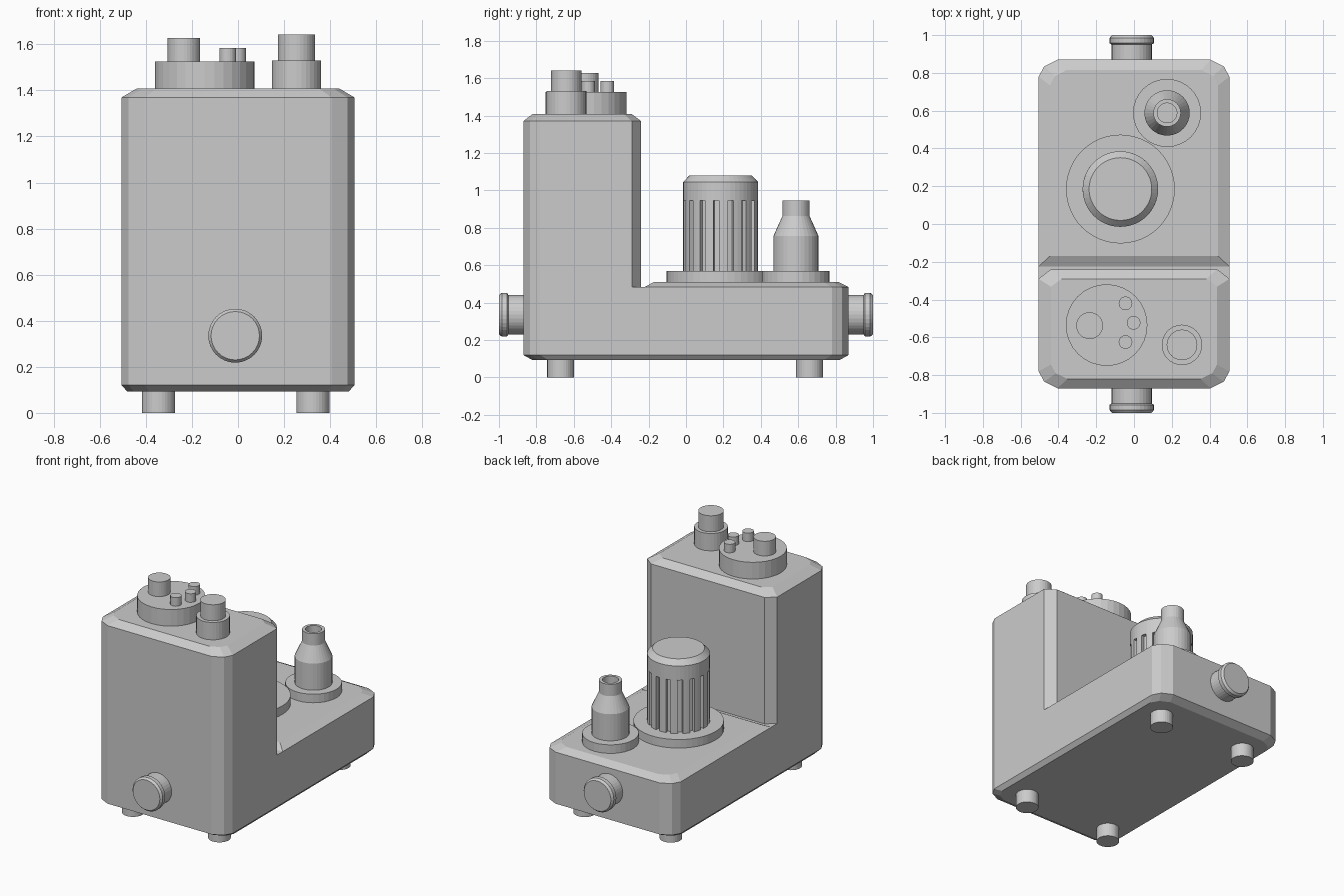
import bpy, bmesh
from math import sin, cos, pi
from mathutils import Matrix

if "Cube" in bpy.data.objects:
    bpy.data.objects.remove(bpy.data.objects["Cube"])


def finish(name, bm, matrix=None):
    bmesh.ops.recalc_face_normals(bm, faces=bm.faces)
    if matrix:
        bm.transform(matrix)
    me = bpy.data.meshes.new(name)
    bm.to_mesh(me)
    bm.free()
    ob = bpy.data.objects.new(name, me)
    bpy.context.collection.objects.link(ob)
    return ob


def loft(name, rings, matrix=None):
    """Skin a stack of equal-length point rings and cap both ends."""
    bm = bmesh.new()
    vs = [[bm.verts.new(p) for p in r] for r in rings]
    n = len(rings[0])
    for a, b in zip(vs, vs[1:]):
        for i in range(n):
            j = (i + 1) % n
            bm.faces.new((a[i], a[j], b[j], b[i]))
    bm.faces.new(vs[0])
    bm.faces.new(vs[-1])
    return finish(name, bm, matrix)


def lathe(name, profile, x, y, z=0, rot=None, seg=32):
    """Turned part from (radius, height) pairs."""
    rings = [[(r * cos(2 * pi * i / seg), r * sin(2 * pi * i / seg), h)
              for i in range(seg)] for r, h in profile]
    m = Matrix.Translation((x, y, z))
    return loft(name, rings, m @ rot if rot else m)


W = 0.505
ROUND = [(0.0, 0.09), (0.03, 0.035), (0.10, 0.0)]   # two-facet corner
CUT = [(0.0, 0.05), (0.065, 0.0)]                   # single chamfer
SQUARE = [(0.0, 0.0)]


def plate(name, y0, y1, front, back, layers):
    """Box with cut vertical corners; layers are (z, x inset, y inset)."""
    right = [(W - dx, y0 + dy) for dx, dy in reversed(front)]
    right += [(W - dx, y1 - dy) for dx, dy in back]
    plan = right + [(-x, y) for x, y in reversed(right)]
    cy, hy = (y0 + y1) / 2, (y1 - y0) / 2
    rings = [[(x * (1 - ix / W), cy + (y - cy) * (1 - iy / hy), z) for x, y in plan]
             for z, ix, iy in layers]
    return loft(name, rings)


# Housing: full-length lower body, tall front tower, bevelled rear deck
plate("lower_body", -0.87, 0.87, ROUND, ROUND,
      [(0.092, 0.025, 0.05), (0.12, 0, 0), (0.482, 0, 0)])
plate("tower", -0.87, -0.24, ROUND, CUT,
      [(0.482, 0, 0), (1.37, 0, 0), (1.408, 0.065, 0.05)])
plate("rear_deck", -0.225, 0.87, SQUARE, ROUND,
      [(0.482, 0, 0), (0.51, 0.06, 0.055)])

# Feet
for x in (-0.345, 0.325):
    for y in (-0.67, 0.66):
        lathe("foot", [(0.072, 0.0), (0.072, 0.11)], x, y)

# Pipe ports on the front and back faces
port = [(0.106, 0.84), (0.106, 0.95), (0.117, 0.957), (0.117, 0.985), (0.105, 1.0)]
for name, a in (("front_port", pi / 2), ("back_port", -pi / 2)):
    lathe(name, port, -0.012, 0, 0.335, Matrix.Rotation(a, 4, 'X'))

# Tower top: control dial with studs, and a stepped cap
lathe("dial_base", [(0.216, 1.40), (0.216, 1.525)], -0.145, -0.535)
lathe("dial_knob", [(0.071, 1.52), (0.071, 1.628)], -0.235, -0.538)
for x, y in ((-0.045, -0.42), (-0.002, -0.523), (-0.045, -0.625)):
    lathe("dial_stud", [(0.036, 1.52), (0.036, 1.585)], x, y, seg=24)
lathe("cap", [(0.107, 1.40), (0.107, 1.53), (0.081, 1.53), (0.081, 1.642)], 0.254, -0.64)

# Motor: base flange, ribbed drum, bevelled lid
MX, MY = -0.072, 0.185
lathe("motor_flange", [(0.288, 0.50), (0.288, 0.57)], MX, MY, seg=48)
FINS = 16
rib = []
for i in range(FINS):
    for f, r in ((-0.3, 0.2), (0.0, 0.2), (0.3, 0.2), (0.31, 0.175), (0.69, 0.175)):
        a = 2 * pi * (i + 0.2 + f) / FINS
        rib.append((r * cos(a), r * sin(a)))
loft("motor_ribs", [[(x, y, z) for x, y in rib] for z in (0.56, 0.945)],
     Matrix.Translation((MX, MY, 0)))
lathe("motor_lid", [(0.2, 0.945), (0.2, 1.045), (0.166, 1.08)], MX, MY, seg=48)

# Outlet: flange and bottle-shaped neck with open mouth
lathe("outlet_flange", [(0.18, 0.50), (0.18, 0.57)], 0.175, 0.588)
lathe("outlet_neck", [(0.12, 0.56), (0.12, 0.757), (0.073, 0.862), (0.073, 0.945),
                      (0.052, 0.945), (0.052, 0.86)], 0.175, 0.588)
